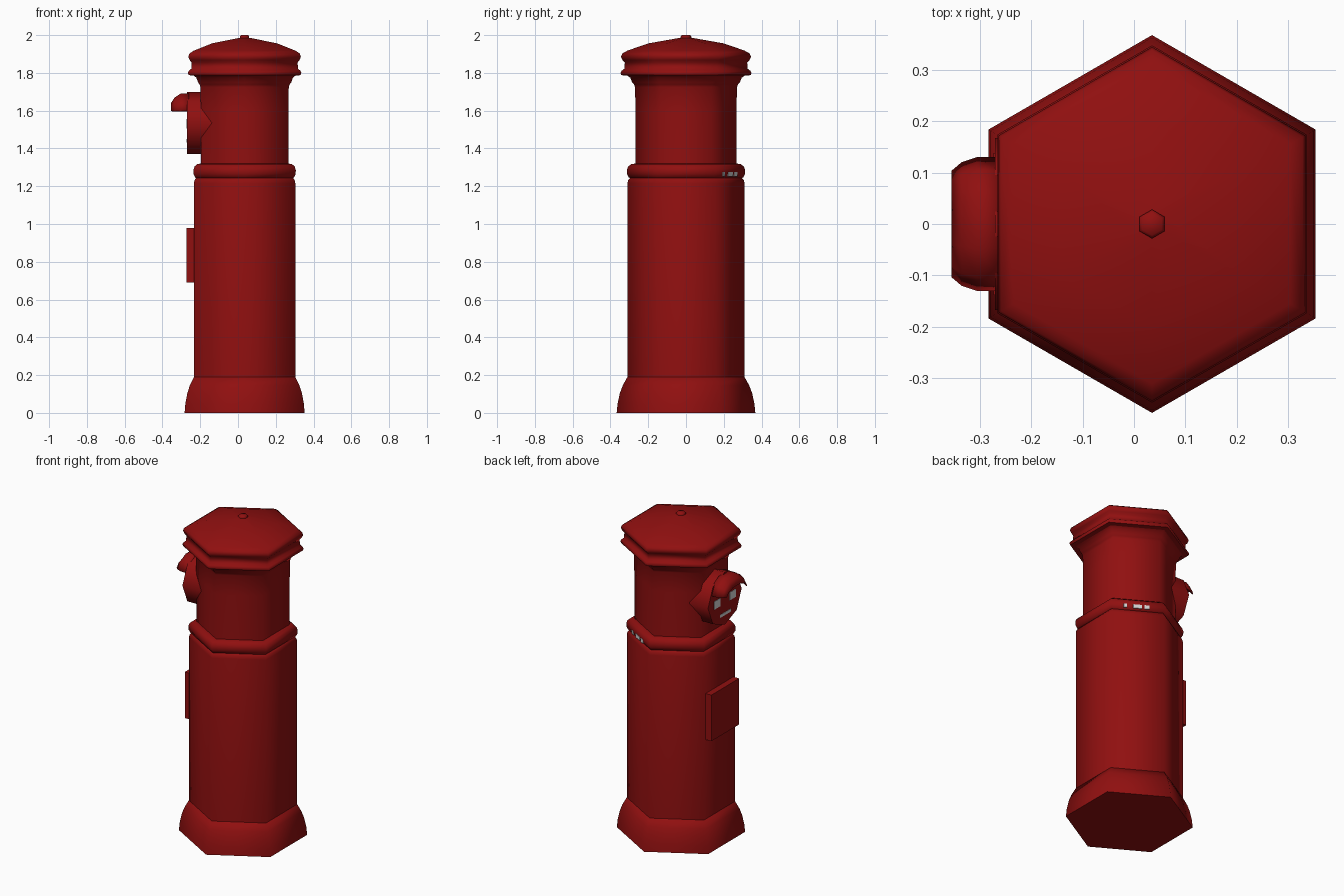
import bpy, bmesh, math

if "Cube" in bpy.data.objects:
    bpy.data.objects.remove(bpy.data.objects["Cube"])

CX = 0.035  # axis of the hexagonal post


def material(name, col):
    m = bpy.data.materials.new(name)
    m.diffuse_color = (*col, 1)
    m.use_nodes = True
    m.node_tree.nodes["Principled BSDF"].inputs["Base Color"].default_value = m.diffuse_color
    return m


RED = material("dark red paint", (0.28, 0.005, 0.005))
PALE = material("pale grey marking", (0.65, 0.65, 0.65))


def finish(bm, name, mat, angle=65):
    bmesh.ops.recalc_face_normals(bm, faces=bm.faces)
    me = bpy.data.meshes.new(name)
    bm.to_mesh(me)
    bm.free()
    ob = bpy.data.objects.new(name, me)
    bpy.context.collection.objects.link(ob)
    me.materials.append(mat)
    bpy.ops.object.select_all(action='DESELECT')
    ob.select_set(True)
    bpy.context.view_layer.objects.active = ob
    bpy.ops.object.shade_smooth_by_angle(angle=math.radians(angle))
    return ob


def loft(bm, rings, closed=True):
    """Skin a list of point rings, capping both ends when closed."""
    vs = [[bm.verts.new(p) for p in r] for r in rings]
    n = len(vs[0])
    for a, b in zip(vs, vs[1:]):
        for i in range(n if closed else n - 1):
            j = (i + 1) % n
            bm.faces.new((a[i], a[j], b[j], b[i]))
    if closed:
        bm.faces.new(vs[0])
        bm.faces.new(vs[-1])


def hex_part(name, profile):
    """Six-sided turned part from (radius, height) pairs."""
    bm = bmesh.new()
    loft(bm, [[(CX + r * math.cos(math.pi / 6 + k * math.pi / 3),
                r * math.sin(math.pi / 6 + k * math.pi / 3), z) for k in range(6)]
              for r, z in profile])
    return finish(bm, name, RED)


def box(name, center, size, mat, turn=0):
    bm = bmesh.new()
    bmesh.ops.create_cube(bm, size=1)
    bmesh.ops.scale(bm, vec=size, verts=bm.verts)
    ob = finish(bm, name, mat, 30)
    ob.location = center
    ob.rotation_euler.z = turn
    return ob


# Post, bottom to top
hex_part("base", [(.367, 0), (.362, .05), (.35, .105), (.335, .145), (.31, .19), (.28, .19)])
hex_part("body", [(.31, .18), (.31, 1.215), (.306, 1.232), (.295, 1.245)])
hex_part("collar_ring", [(.29, 1.24), (.303, 1.247), (.312, 1.265), (.313, 1.285),
                         (.306, 1.305), (.288, 1.318), (.26, 1.32)])
hex_part("neck", [(.267, 1.3), (.267, 1.6), (.27, 1.725), (.275, 1.738), (.285, 1.75),
                  (.295, 1.775), (.31, 1.785)])
hex_part("roof", [(.30, 1.785), (.342, 1.788), (.347, 1.80), (.34, 1.812), (.326, 1.822),
                  (.324, 1.855), (.336, 1.868), (.344, 1.885), (.338, 1.902), (.31, 1.918),
                  (.2, 1.956), (.03, 1.986)])
hex_part("roof_knob", [(.028, 1.97), (.028, 1.993), (.022, 2.0)])

# Eight-sided mouth sticking out of the neck on the -x side
bm = bmesh.new()
loft(bm, [[(x, .167 * math.cos(k * math.pi / 4), 1.535 + .165 * math.sin(k * math.pi / 4))
           for k in range(8)] for x in (-.08, -.27)])
finish(bm, "mouth", RED, 50)

# Arched hood over the mouth
bm = bmesh.new()
arch = [(-1, 0), (-.8, .62), (-.36, 1), (.36, 1), (.8, .62), (1, 0)]
loft(bm, [[(x, w * a, 1.6 + h * b) for a, b in arch] for x, w, h in
          ((-.26, .13, .09), (-.305, .13, .09), (-.335, .12, .07), (-.355, .103, .04))], False)
hood = finish(bm, "mouth_hood", RED, 50)
sol = hood.modifiers.new("thickness", 'SOLIDIFY')
sol.thickness = .008
sol.offset = -1

# Collection door
box("door", (-.252, 0, .835), (.042, .276, .29), RED)

# Thin pale plates on the mouth and the collar
for s in (-1, 1):
    box("mouth_plate", (-.27, s * .077, 1.53), (.005, .06, .05), PALE)
box("mouth_lower_plate", (-.27, -.005, 1.44), (.005, .11, .018), PALE)
t = math.pi / 3
for off, w in ((-.07, .02), (0, .05), (.055, .03)):
    box("collar_plate", (CX + .2705 * math.cos(t) - off * math.sin(t),
                         .2705 * math.sin(t) + off * math.cos(t), 1.264),
        (.005, w, .024), PALE, t)
